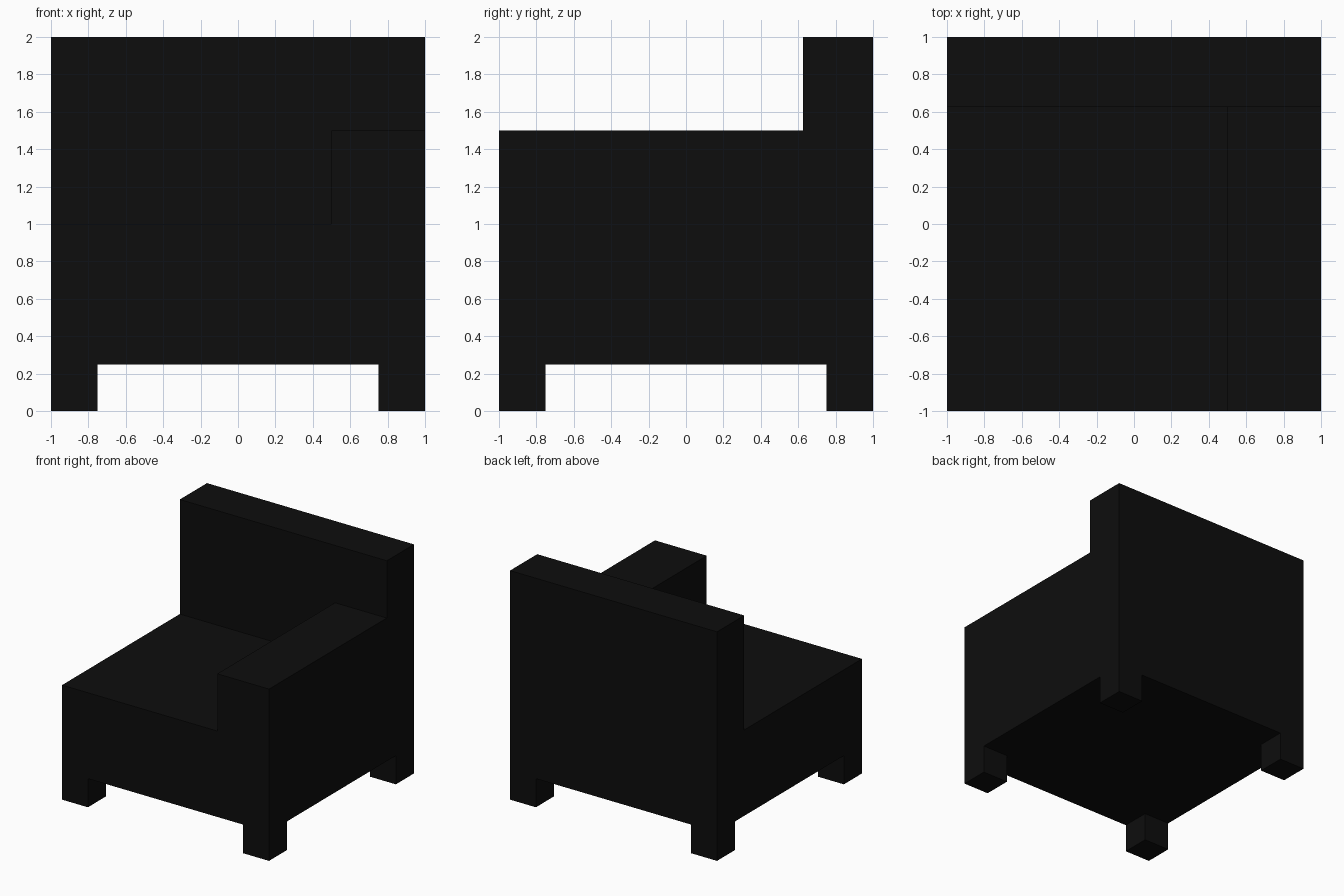
import bpy
import bmesh

if "Cube" in bpy.data.objects:
    bpy.data.objects.remove(bpy.data.objects["Cube"])

black = bpy.data.materials.new("matte black")
black.diffuse_color = (0.004, 0.004, 0.004, 1)
black.use_nodes = True
black.node_tree.nodes["Principled BSDF"].inputs["Base Color"].default_value = black.diffuse_color


def box(name, lo, hi):
    """Axis-aligned box between two corners."""
    bm = bmesh.new()
    bmesh.ops.create_cube(bm, size=1)
    for v in bm.verts:
        v.co = [lo[i] + (v.co[i] + 0.5) * (hi[i] - lo[i]) for i in range(3)]
    mesh = bpy.data.meshes.new(name)
    bm.to_mesh(mesh)
    bm.free()
    mesh.materials.append(black)
    obj = bpy.data.objects.new(name, mesh)
    bpy.context.collection.objects.link(obj)
    return obj


# Seat block, backrest and the single armrest on the right
box("seat", (-1, -1, 0.25), (1, 1, 1))
box("backrest", (-1, 0.625, 1), (1, 1, 2))
box("armrest", (0.5, -1, 1), (1, 0.625, 1.5))

# Square corner legs
for side, x in (("left", -1), ("right", 0.75)):
    for end, y in (("front", -1), ("back", 0.75)):
        box(f"{end}_{side}_leg", (x, y, 0), (x + 0.25, y + 0.25, 0.25))
